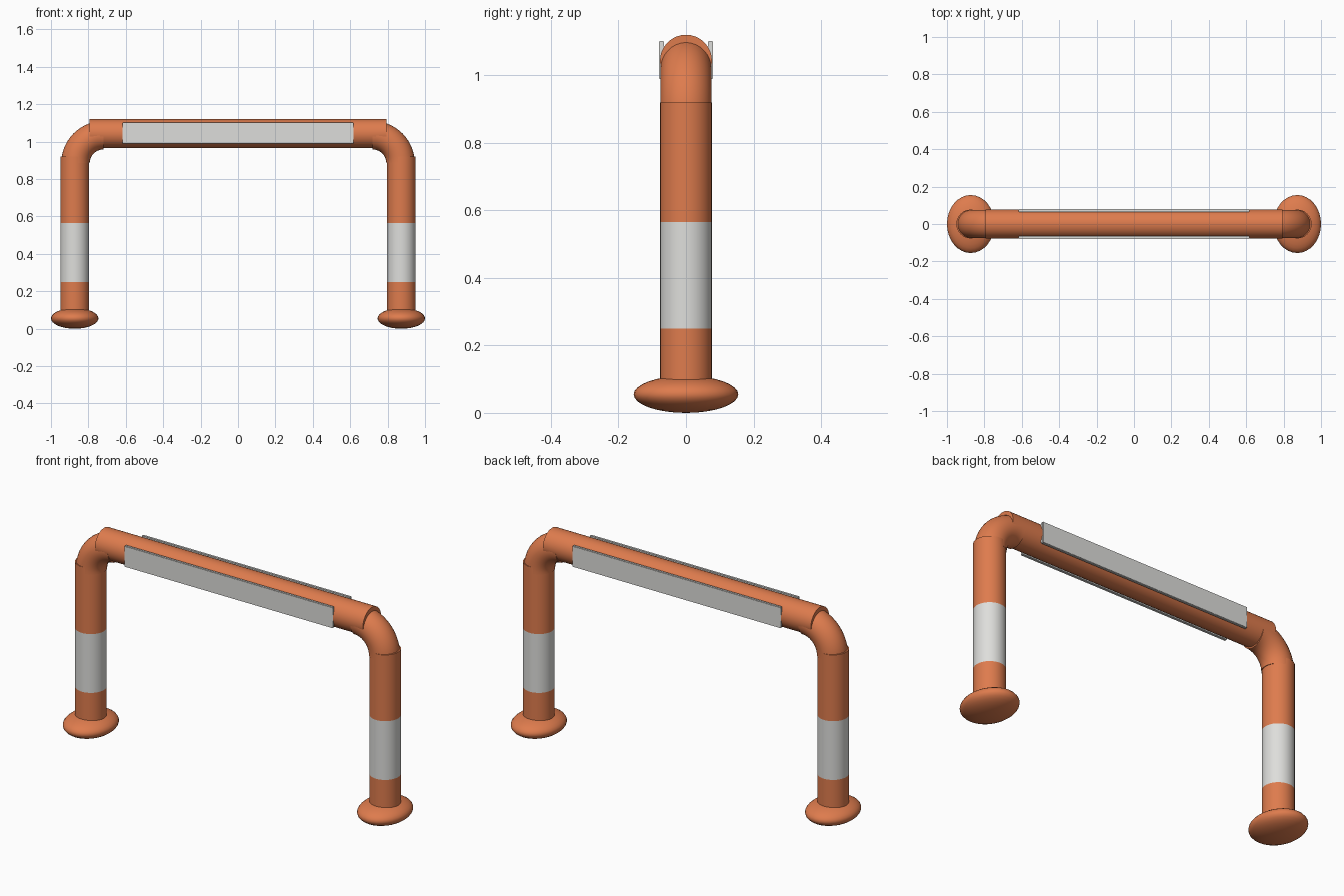
import bpy, bmesh, math
from mathutils import Matrix, Vector

cube = bpy.data.objects.get("Cube")
if cube:
    bpy.data.objects.remove(cube, do_unlink=True)

TUBE = 0.077          # tube radius
LEG_X = 0.873         # leg axis
BAR_Z = 1.043         # crossbar axis
SIDES = 32


def make_material(name, colour):
    mat = bpy.data.materials.new(name)
    mat.use_nodes = True
    mat.diffuse_color = colour
    bsdf = next(n for n in mat.node_tree.nodes if n.type == 'BSDF_PRINCIPLED')
    bsdf.inputs["Base Color"].default_value = colour
    bsdf.inputs["Roughness"].default_value = 0.6
    return mat


orange = make_material("orange paint", (0.73, 0.2, 0.075, 1))
white = make_material("reflective white", (0.73, 0.73, 0.71, 1))


def finish(name, bm, materials):
    bmesh.ops.recalc_face_normals(bm, faces=bm.faces)
    mesh = bpy.data.meshes.new(name)
    bm.to_mesh(mesh)
    bm.free()
    for mat in materials:
        mesh.materials.append(mat)
    obj = bpy.data.objects.new(name, mesh)
    bpy.context.collection.objects.link(obj)
    bpy.ops.object.select_all(action='DESELECT')
    obj.select_set(True)
    bpy.context.view_layer.objects.active = obj
    bpy.ops.object.shade_smooth_by_angle(angle=math.radians(40))
    return obj


def cylinder(bm, length, matrix):
    bmesh.ops.create_cone(bm, cap_ends=True, segments=SIDES, radius1=TUBE,
                          radius2=TUBE, depth=length, matrix=matrix)


def build_leg(name, side):
    # Upright tube, cut at the edges of its white band
    bottom, top, band_low, band_high = 0.05, 0.92, 0.25, 0.565
    bm = bmesh.new()
    cylinder(bm, top - bottom,
             Matrix.Translation((side * LEG_X, 0, (top + bottom) / 2)))
    for z in (band_low, band_high):
        bmesh.ops.bisect_plane(bm, geom=bm.verts[:] + bm.edges[:] + bm.faces[:],
                               plane_co=(0, 0, z), plane_no=(0, 0, 1))
    for face in bm.faces:
        z = face.calc_center_median().z
        face.material_index = int(band_low < z < band_high)
    finish(name, bm, [orange, white])


def build_elbow(name, side):
    # Quarter bend swept from the leg to the crossbar
    centre = Vector((side * 0.72, 0, 0.885))
    bend = 0.149
    bm = bmesh.new()
    start = Matrix.Translation(centre + Vector((side * bend, 0, 0)))
    ring = bmesh.ops.create_circle(bm, cap_ends=False, segments=SIDES,
                                   radius=TUBE - 0.001, matrix=start)
    edges = list({e for v in ring["verts"] for e in v.link_edges})
    bmesh.ops.spin(bm, geom=edges, cent=centre, axis=(0, -side, 0),
                   angle=math.pi / 2, steps=14, use_duplicate=False)
    bmesh.ops.holes_fill(bm, edges=[e for e in bm.edges if e.is_boundary], sides=0)
    finish(name, bm, [orange])


def build_foot(name, side):
    # Flattened oval base
    bm = bmesh.new()
    shape = Matrix.Translation((side * LEG_X, 0, 0.055)) @ Matrix.Diagonal((0.127, 0.155, 0.055, 1))
    bmesh.ops.create_uvsphere(bm, u_segments=SIDES, v_segments=16, radius=1, matrix=shape)
    finish(name, bm, [orange])


def build_plate(name, side):
    # Long reflector strip with softened edges
    bm = bmesh.new()
    shape = Matrix.Translation((0, side * 0.0725, 1.045)) @ Matrix.Diagonal((1.235, 0.015, 0.112, 1))
    bmesh.ops.create_cube(bm, size=1, matrix=shape)
    bmesh.ops.bevel(bm, geom=bm.edges[:], offset=0.002, segments=2, affect='EDGES')
    finish(name, bm, [white])


for label, side in (("left", 1), ("right", -1)):
    build_leg(label + "_leg", side)
    build_elbow(label + "_elbow", side)
    build_foot(label + "_foot", side)

for label, side in (("front", -1), ("back", 1)):
    build_plate(label + "_reflector", side)

# Crossbar
bm = bmesh.new()
cylinder(bm, 1.59, Matrix.Translation((0, 0, BAR_Z)) @ Matrix.Rotation(math.pi / 2, 4, 'Y'))
finish("crossbar", bm, [orange])
